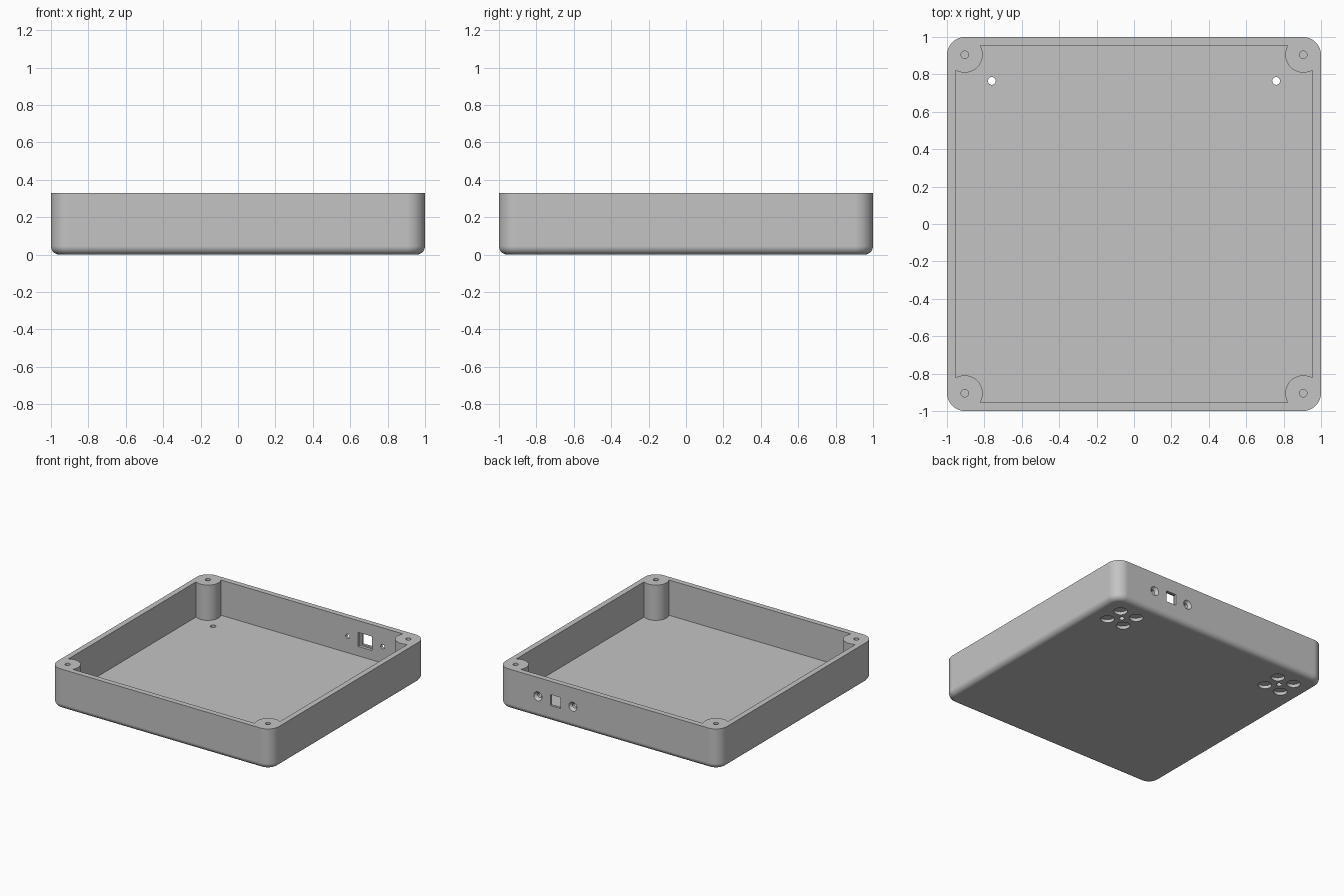
import bpy, bmesh
from math import sin, cos, pi, sqrt
from mathutils import Matrix, Vector

if "Cube" in bpy.data.objects:
    bpy.data.objects.remove(bpy.data.objects["Cube"], do_unlink=True)

HEIGHT, FLOOR = 0.33, 0.042
INNER = 0.955                    # half width of the cavity
POST, POST_R = 0.905, 0.096      # corner screw post centre and radius
FILLET = 0.045

grey = bpy.data.materials.new("plain_grey")
grey.use_nodes = True
colour = (0.55, 0.55, 0.55, 1)
grey.diffuse_color = colour
grey.node_tree.nodes["Principled BSDF"].inputs["Base Color"].default_value = colour


def loft(name, rings):
    """Closed solid through equal-length rings of points."""
    bm = bmesh.new()
    loops = [[bm.verts.new(p) for p in ring] for ring in rings]
    n = len(loops[0])
    for a, b in zip(loops, loops[1:]):
        for i in range(n):
            bm.faces.new((a[i], a[(i + 1) % n], b[(i + 1) % n], b[i]))
    bm.faces.new(loops[0][::-1])
    bm.faces.new(loops[-1])
    bmesh.ops.recalc_face_normals(bm, faces=bm.faces[:])
    mesh = bpy.data.meshes.new(name)
    bm.to_mesh(mesh)
    bm.free()
    mesh.materials.append(grey)
    obj = bpy.data.objects.new(name, mesh)
    bpy.context.collection.objects.link(obj)
    return obj


def rounded_square(half, radius, z, steps=10):
    pts = []
    for k in range(4):
        for i in range(steps + 1):
            a = pi / 2 * (k + i / steps)
            sx, sy = ((1, 1), (-1, 1), (-1, -1), (1, -1))[k]
            pts.append((sx * (half - radius) + radius * cos(a),
                        sy * (half - radius) + radius * sin(a), z))
    return pts


def cavity_outline(z, steps=20):
    """Square outline with a round bite for each corner post."""
    off = INNER - POST
    reach = sqrt(POST_R ** 2 - off ** 2)
    first = Vector((off, -reach)).angle_signed(Vector((1, 0)))
    pts = []
    for k in range(4):
        turn = Matrix.Rotation(k * pi / 2, 3, 'Z')
        # arc sweeps from the side wall round the inside to the next wall
        start = -abs(first)
        end = -(3 * pi / 2 - abs(first))
        for i in range(steps + 1):
            a = start + (end - start) * i / steps
            pts.append(turn @ Vector((POST + POST_R * cos(a),
                                      POST + POST_R * sin(a), z)))
    return pts


def circle(centre, r, axis='Z', steps=28):
    x, y, z = centre
    ring = [(r * cos(2 * pi * i / steps), r * sin(2 * pi * i / steps))
            for i in range(steps)]
    if axis == 'Z':
        return [(x + u, y + v, z) for u, v in ring]
    return [(x + u, y, z + v) for u, v in ring]


def slot(x, z, w, h, y):
    return [(x + sx * w / 2, y, z + sz * h / 2)
            for sx, sz in ((-1, -1), (1, -1), (1, 1), (-1, 1))]


def cut(*rings):
    cutter = loft("cutter", rings)
    cutter.hide_render = True
    mod = tray.modifiers.new("cut", 'BOOLEAN')
    mod.operation, mod.solver, mod.object = 'DIFFERENCE', 'EXACT', cutter
    bpy.ops.object.modifier_apply(modifier=mod.name)
    mesh = cutter.data
    bpy.data.objects.remove(cutter, do_unlink=True)
    bpy.data.meshes.remove(mesh)


# Outer body with rounded corners and a filleted bottom edge
rings = []
for i in range(9):
    a = pi / 2 * i / 8
    inset = FILLET * (1 - sin(a))
    rings.append(rounded_square(1 - inset, 0.098 - inset, FILLET * (1 - cos(a))))
rings.append(rounded_square(1, 0.098, HEIGHT))
tray = loft("enclosure_tray", rings)
bpy.ops.object.select_all(action='DESELECT')
bpy.context.view_layer.objects.active = tray
tray.select_set(True)

# Hollow inside, leaving the corner posts
cut(cavity_outline(FLOOR), cavity_outline(HEIGHT + 0.2))

# Screw holes in the posts
for sx in (-1, 1):
    for sy in (-1, 1):
        cut(circle((sx * POST, sy * POST, 0.12), 0.02),
            circle((sx * POST, sy * POST, HEIGHT + 0.1), 0.02))

# Floor holes, each ringed by four blind foot recesses underneath
for sx in (-1, 1):
    cx, cy = sx * 0.76, 0.765
    cut(circle((cx, cy, -0.1), 0.021), circle((cx, cy, 0.1), 0.021))
    for dx in (-0.075, 0.075):
        for dy in (-0.075, 0.075):
            cut(circle((cx + dx, cy + dy, -0.1), 0.051),
                circle((cx + dx, cy + dy, 0.026), 0.051))

# Back port: opening, wider seat inside, countersunk screw holes
PX, PZ = 0.48, 0.176
cut(slot(PX, PZ, 0.09, 0.09, 0.9), slot(PX, PZ, 0.09, 0.09, 1.1))
cut(slot(PX, PZ, 0.125, 0.115, 0.9), slot(PX, PZ, 0.125, 0.115, 0.98))
for dx in (-0.158, 0.158):
    cut(*[circle((PX + dx, y, PZ), r, 'Y')
          for y, r in ((0.9, 0.018), (0.978, 0.018), (1.0, 0.037), (1.05, 0.037))])

# Smooth curves, crisp edges
bpy.ops.object.shade_smooth_by_angle(angle=0.55)
weighted = tray.modifiers.new("weighted_normals", 'WEIGHTED_NORMAL')
weighted.keep_sharp = True
